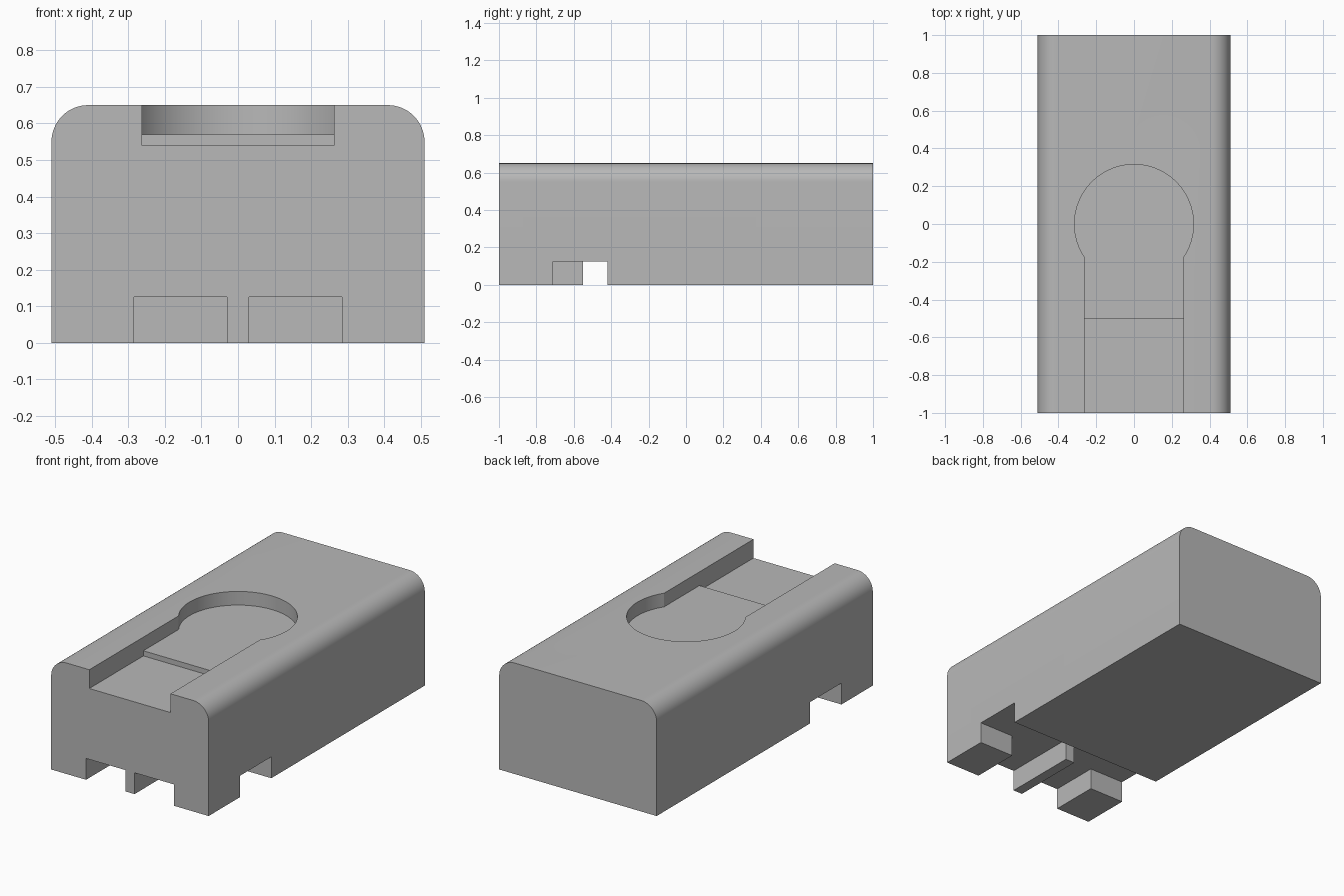
import bpy, bmesh, math
from mathutils import Vector

cube = bpy.data.objects.get("Cube")
if cube:
    bpy.data.objects.remove(cube, do_unlink=True)

HALF_W, HALF_L, HEIGHT, ROUND = 0.51, 1.0, 0.65, 0.10
SLOT_W, RECESS_R = 0.263, 0.315

grey = bpy.data.materials.new("plain grey")
grey.use_nodes = True
colour = (0.48, 0.48, 0.48, 1)
grey.diffuse_color = colour
grey.node_tree.nodes["Principled BSDF"].inputs["Base Color"].default_value = colour


def arc(cx, cy, r, start, end, steps):
    angles = [start + (end - start) * i / steps for i in range(steps + 1)]
    return [(cx + r * math.cos(a), cy + r * math.sin(a)) for a in angles]


def mirrored(half):
    """Close a half outline by reflecting it across x = 0."""
    return half + [(-x, y) for x, y in reversed(half)]


def prism(name, outline, low, high, along_y=False):
    """Extrude an outline along z, or along y for a front-facing profile."""
    bm = bmesh.new()
    place = (lambda u, v: (u, low, v)) if along_y else (lambda u, v: (u, v, low))
    face = bm.faces.new([bm.verts.new(place(u, v)) for u, v in outline])
    move = Vector((0, high - low, 0) if along_y else (0, 0, high - low))
    grown = bmesh.ops.extrude_face_region(bm, geom=[face])["geom"]
    bmesh.ops.translate(bm, vec=move, verts=[g for g in grown if isinstance(g, bmesh.types.BMVert)])
    bmesh.ops.recalc_face_normals(bm, faces=bm.faces)
    mesh = bpy.data.meshes.new(name)
    bm.to_mesh(mesh)
    bm.free()
    mesh.materials.append(grey)
    obj = bpy.data.objects.new(name, mesh)
    bpy.context.collection.objects.link(obj)
    return obj


# Block with rounded upper long edges
shoulder = arc(HALF_W - ROUND, HEIGHT - ROUND, ROUND, 0, math.pi / 2, 16)
body = prism("body", mirrored([(HALF_W, 0)] + shoulder), -HALF_L, HALF_L, along_y=True)

# Keyhole recess in the top, open to the front
neck = -math.acos(SLOT_W / RECESS_R)
keyhole = [(SLOT_W, -1.1)] + arc(0, 0, RECESS_R, neck, math.pi - neck, 72) + [(-SLOT_W, -1.1)]
recess = prism("recess_cutter", keyhole, 0.57, 0.8)

# Lower step at the front of the recess
step = prism("step_cutter", mirrored([(SLOT_W, -1.1), (SLOT_W, -0.5)]), 0.54, 0.8)

# Underside channels, leaving two front feet and a thin centre rib
channel = [(0.03, -0.55), (0.03, -1.1), (0.284, -1.1), (0.284, -0.71), (0.6, -0.71), (0.6, -0.42)]
underside = prism("underside_cutter", mirrored(channel), -0.1, 0.125)

bpy.context.view_layer.objects.active = body
for cutter in (recess, step, underside):
    cut = body.modifiers.new(cutter.name, "BOOLEAN")
    cut.operation = "DIFFERENCE"
    cut.solver = "EXACT"
    cut.object = cutter
    bpy.ops.object.modifier_apply(modifier=cut.name)
    bpy.data.objects.remove(cutter, do_unlink=True)

bpy.ops.object.select_all(action="DESELECT")
body.select_set(True)
bpy.ops.object.shade_smooth_by_angle(angle=math.radians(25))
